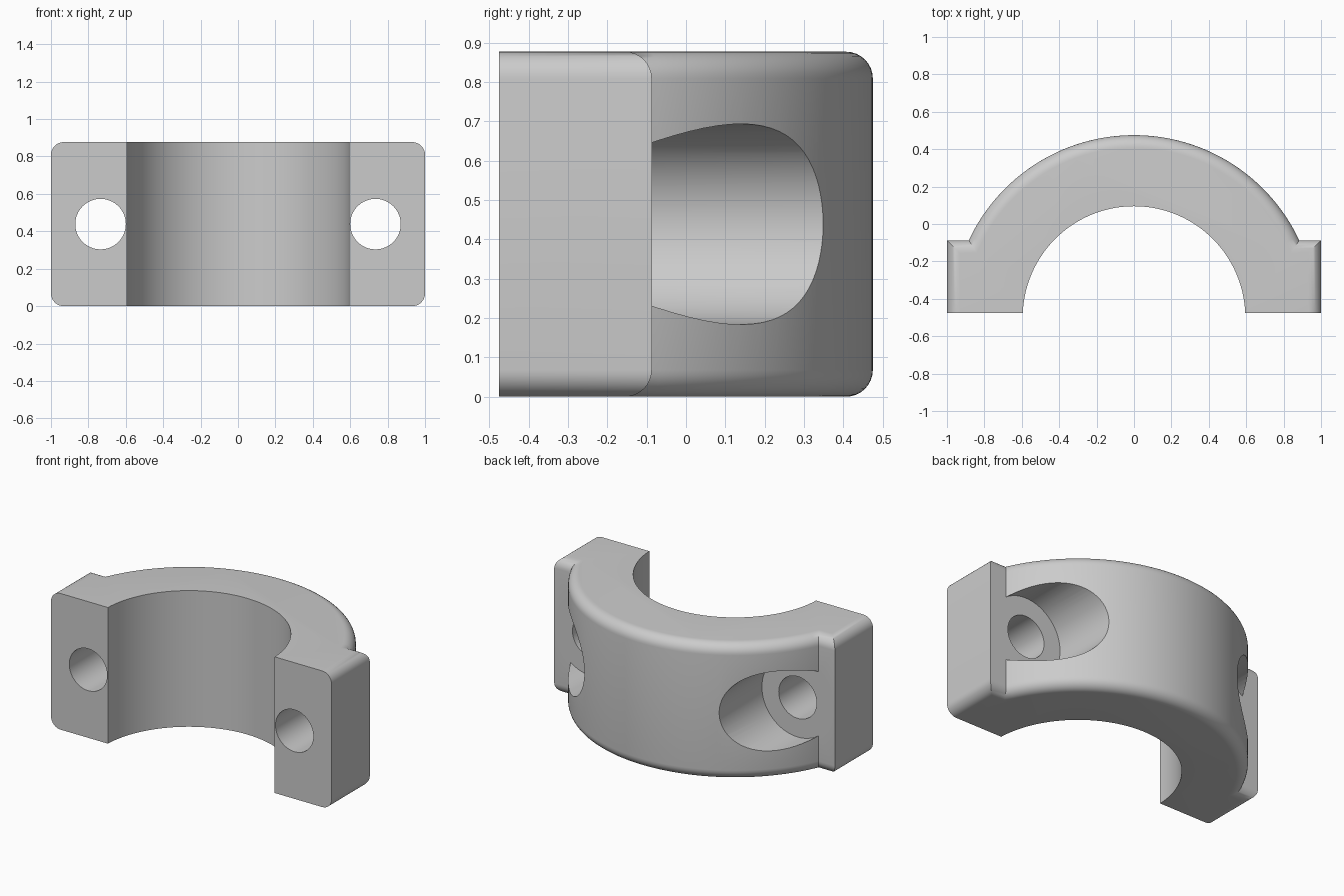
import bpy
import bmesh
from math import atan2, cos, sin, pi, hypot, radians, sqrt
from mathutils import Matrix, Vector

cube = bpy.data.objects.get("Cube")
if cube:
    bpy.data.objects.remove(cube, do_unlink=True)

FRONT, SEAT, HEIGHT = -0.475, -0.087, 0.877
AXIS_Y, BORE_R, OUTER_R = -0.5, 0.595, 0.975
BOLT_X, BOLT_R, RECESS_R = 0.735, 0.135, 0.255
FILLET = 0.068

grey = bpy.data.materials.new("plain_grey")
grey.use_nodes = True
colour = (0.6, 0.6, 0.6, 1)
grey.diffuse_color = colour
grey.node_tree.nodes["Principled BSDF"].inputs["Base Color"].default_value = colour


def make_object(name, bm):
    bmesh.ops.recalc_face_normals(bm, faces=bm.faces)
    mesh = bpy.data.meshes.new(name)
    bm.to_mesh(mesh)
    bm.free()
    mesh.materials.append(grey)
    obj = bpy.data.objects.new(name, mesh)
    bpy.context.collection.objects.link(obj)
    return obj


def arc(radius, y_end, steps):
    """Arc about the bore axis, from +x to -x, ending at the height y_end."""
    start = atan2(y_end - AXIS_Y, sqrt(radius ** 2 - (y_end - AXIS_Y) ** 2))
    angles = [start + (pi - 2 * start) * i / steps for i in range(steps + 1)]
    return [(radius * cos(a), AXIS_Y + radius * sin(a)) for a in angles]


# Half clamp: arched band with a flange on each side, extruded upwards
profile = [(1, FRONT), (1, SEAT)] + arc(OUTER_R, SEAT, 96)
profile += [(-1, SEAT), (-1, FRONT)] + arc(BORE_R, FRONT, 96)[::-1]
bm = bmesh.new()
base = bm.faces.new([bm.verts.new((x, y, 0)) for x, y in profile])
top = bmesh.ops.extrude_face_region(bm, geom=[base])["geom"]
bmesh.ops.translate(bm, vec=(0, 0, HEIGHT),
                    verts=[v for v in top if isinstance(v, bmesh.types.BMVert)])
bmesh.ops.recalc_face_normals(bm, faces=bm.faces)


# Round the outer rim, top and bottom
def on_outer_rim(edge):
    a, b = (v.co for v in edge.verts)
    mid = (a + b) / 2
    return abs(a.z - b.z) < 0.01 and hypot(mid.x, mid.y - AXIS_Y) > 0.85


bmesh.ops.bevel(bm, geom=[e for e in bm.edges if on_outer_rim(e)], offset=FILLET,
                offset_type='OFFSET', segments=8, profile=0.5, affect='EDGES')
clamp = make_object("half_clamp", bm)


# Bolt holes and the wider recesses behind the flanges
def cut_cylinder(name, x, radius, y0, y1):
    bm = bmesh.new()
    turn = Matrix.Rotation(radians(90), 4, 'X')
    place = Matrix.Translation(Vector((x, 0, HEIGHT / 2)))
    bmesh.ops.create_cone(bm, cap_ends=True, segments=64, radius1=radius,
                          radius2=radius, depth=1, matrix=place @ turn)
    for v in bm.verts:
        v.co.y = y0 if v.co.y < 0 else y1
    cutter = make_object(name, bm)
    cutter.hide_render = True
    mod = clamp.modifiers.new(name, 'BOOLEAN')
    mod.operation = 'DIFFERENCE'
    mod.solver = 'EXACT'
    mod.object = cutter
    bpy.context.view_layer.objects.active = clamp
    bpy.ops.object.modifier_apply(modifier=name)
    bpy.data.objects.remove(cutter, do_unlink=True)


for side, sign in (("left", 1), ("right", -1)):
    cut_cylinder(side + "_recess", sign * BOLT_X, RECESS_R, SEAT, 0.8)
    cut_cylinder(side + "_bolt_hole", sign * BOLT_X, BOLT_R, -0.8, 0.3)

# Smooth curved walls, keep hard edges
bpy.ops.object.select_all(action='DESELECT')
clamp.select_set(True)
bpy.context.view_layer.objects.active = clamp
bpy.ops.object.shade_smooth_by_angle(angle=radians(30))
